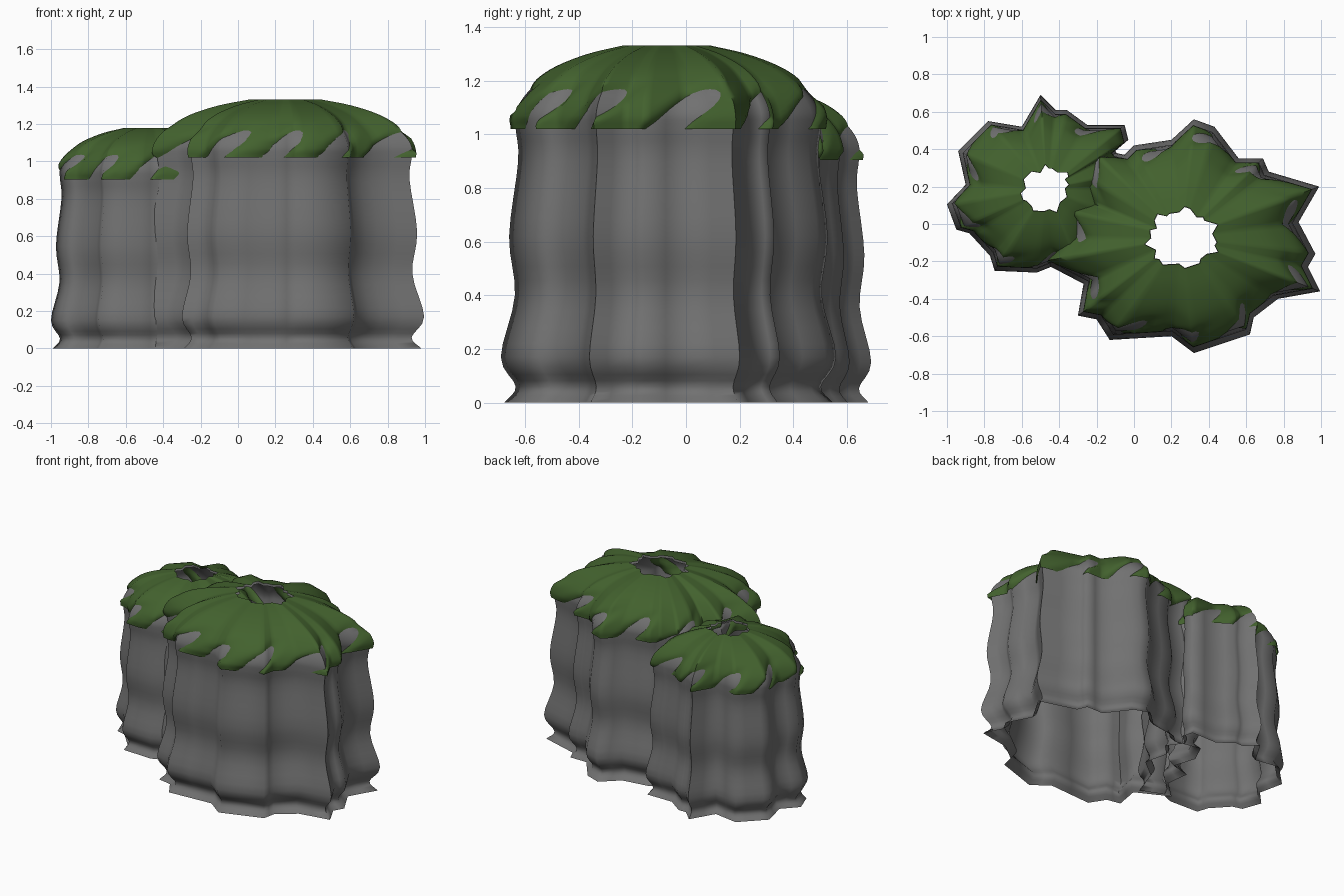
import bpy, bmesh, math
from mathutils import Vector

if "Cube" in bpy.data.objects:
    bpy.data.objects.remove(bpy.data.objects["Cube"])


def material(name, rgb):
    m = bpy.data.materials.new(name)
    m.diffuse_color = (*rgb, 1)
    m.use_nodes = True
    m.node_tree.nodes["Principled BSDF"].inputs["Base Color"].default_value = m.diffuse_color
    return m


STONE = material("grey stone", (0.165, 0.165, 0.165))
MOSS = material("moss green", (0.055, 0.12, 0.027))

# jagged plan outlines (counter-clockwise, at the widest level)
BIG = [(.99, .20), (.72, .28), (.69, .35), (.56, .35), (.43, .52), (.32, .56),
       (.20, .45), (0, .42), (-.05, .37), (-.24, .41), (-.30, .28), (-.25, .12),
       (-.39, .085), (-.37, -.08), (-.50, -.20), (-.27, -.32), (-.30, -.49),
       (-.20, -.51), (-.13, -.62), (.20, -.60), (.32, -.69), (.62, -.59),
       (.64, -.50), (.77, -.40), (.995, -.36), (.93, -.23), (.97, -.16), (.88, .01)]
SMALL = [(-.03, .45), (-.05, .53), (-.25, .53), (-.36, .61), (-.42, .61), (-.50, .69),
         (-.60, .52), (-.78, .55), (-.88, .45), (-.94, .39), (-.90, .21), (-1.0, .105),
         (-.95, -.03), (-.88, -.05), (-.77, -.17), (-.745, -.25), (-.52, -.26),
         (-.42, -.22), (-.27, -.28), (-.20, -.08), (-.06, .03), (-.10, .20), (-.02, .28),
         (-.10, .39)]

# (scale, height) profiles
WALL = [(.98, 0), (.91, .06), (1, .17), (.915, .40), (.95, .62), (.895, .90),
        (.91, 1.02), (.91, 1.08), (.86, 1.14), (.76, 1.20), (.64, 1.245),
        (.45, 1.285), (.26, 1.315)]
CAP = [(.94, 1.02), (.945, 1.07), (.895, 1.14), (.785, 1.205), (.66, 1.255),
       (.47, 1.30), (.265, 1.33)]


def smooth_path(pts, n):
    """Catmull-Rom through the profile points."""
    p = [Vector(q) for q in pts]
    p = [p[0] * 2 - p[1]] + p + [p[-1] * 2 - p[-2]]
    out = []
    for i in range(1, len(p) - 2):
        a, b, c, d = p[i - 1:i + 3]
        for k in range(n):
            t = k / n
            out.append(0.5 * (2 * b + (c - a) * t + (2 * a - 5 * b + 4 * c - d) * t * t
                              + (3 * b - a - 3 * c + d) * t ** 3))
    return out + [p[-2]]


def divide(poly, n):
    return [Vector(a).lerp(Vector(b), k / n)
            for a, b in zip(poly, poly[1:] + poly[:1]) for k in range(n)]


def shell(name, outline, centre, profile, zscale, mat, ripple=None):
    """Open shell: outline scaled about its centre along the profile."""
    bm = bmesh.new()
    c = Vector(centre)
    rows = []
    for s, z in profile:
        row = []
        for p in outline:
            d = p - c
            f = s
            if ripple:
                # slanted dips let the stone show through the cap's rim
                n, phase = ripple
                ang = math.atan2(d.y, d.x) - phase - 1.9 * (z - 1.02)
                dip = max(0, math.cos(n * ang) + 0.1)
                fade = max(0, 1 - (z - 1.02) / 0.19)
                f -= 0.085 * dip * min(1, fade * 1.7)
            q = c + d * f
            row.append(bm.verts.new((q.x, q.y, z * zscale)))
        rows.append(row)
    m = len(outline)
    for lo, hi in zip(rows, rows[1:]):
        for i in range(m):
            j = (i + 1) % m
            bm.faces.new((lo[i], lo[j], hi[j], hi[i]))
    me = bpy.data.meshes.new(name)
    bm.to_mesh(me)
    bm.free()
    ob = bpy.data.objects.new(name, me)
    bpy.context.collection.objects.link(ob)
    me.materials.append(mat)
    bpy.ops.object.select_all(action='DESELECT')
    ob.select_set(True)
    bpy.context.view_layer.objects.active = ob
    bpy.ops.object.shade_smooth_by_angle(angle=math.radians(80))


def rock(name, poly, centre, zscale, lobes, phase):
    # ridged stone wall with an open crown, and a mossy cap dipping into it
    shell(name + "_stone", divide(poly, 2), centre, smooth_path(WALL, 4), zscale, STONE)
    shell(name + "_moss_cap", divide(poly, 6), centre, smooth_path(CAP, 4), zscale,
          MOSS, (lobes, phase))


rock("large_rock", BIG, (.255, -.075), 1.0, 11, math.radians(-98))
rock("small_rock", SMALL, (-.465, .185), .887, 10, math.radians(-98))
